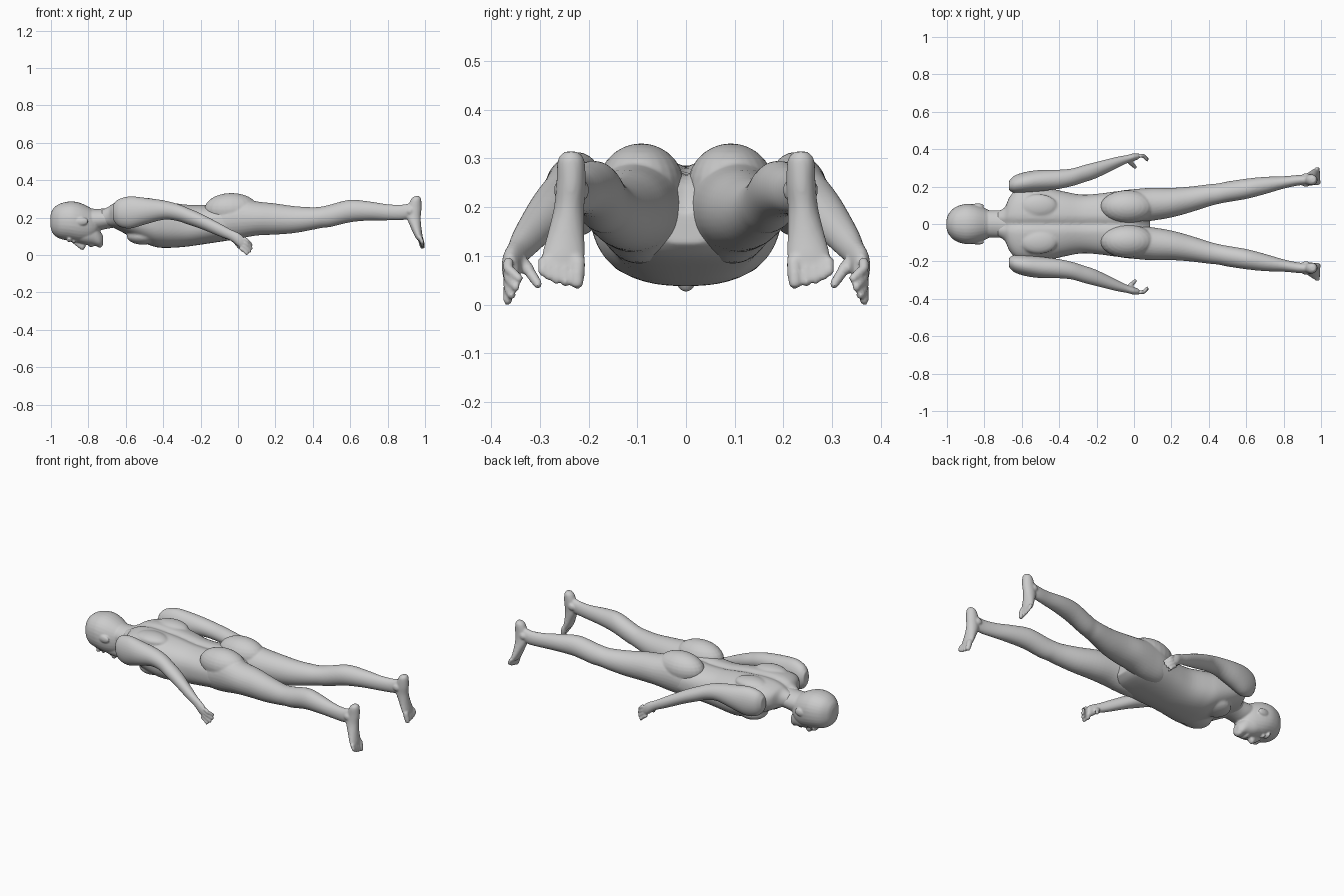
import bpy, bmesh, math
from mathutils import Vector, Matrix

skin = bpy.data.materials.new("plain_grey")
skin.diffuse_color = (0.6, 0.6, 0.6, 1)


def refine(rows, steps=4):
    """Catmull-Rom resampling of section rows."""
    out = []
    for i in range(len(rows) - 1):
        p0, p1, p2, p3 = (rows[max(0, min(len(rows) - 1, i + k))] for k in (-1, 0, 1, 2))
        for s in range(steps):
            t = s / steps
            out.append([0.5 * (2 * b + (c - a) * t + (2 * a - 5 * b + 4 * c - d) * t * t
                               + (3 * b - a - 3 * c + d) * t ** 3)
                        for a, b, c, d in zip(p0, p1, p2, p3)])
    return out + [list(rows[-1])]


def loft(bm, rows, axis=(1, 0, 0), power=2.0, groove=0.0, n=32):
    """Closed loft; each row is x, y, z, side radius, up radius."""
    axis = Vector(axis).normalized()
    u = Vector((0, 1, 0))
    u = (u - axis * u.dot(axis)).normalized()
    v = axis.cross(u)
    rings = []
    for x, y, z, a, b in refine(rows):
        ring = []
        for i in range(n):
            t = 2 * math.pi * i / n
            c, s = math.cos(t), math.sin(t)
            p = a * math.copysign(abs(c) ** (2 / power), c)
            q = b * math.copysign(abs(s) ** (2 / power), s)
            if s > 0:
                q -= groove * math.exp(-(p / 0.022) ** 2)
            ring.append(bm.verts.new(Vector((x, y, z)) + u * p + v * q))
        rings.append(ring)
    for r0, r1 in zip(rings, rings[1:]):
        for i in range(n):
            j = (i + 1) % n
            bm.faces.new((r0[i], r0[j], r1[j], r1[i]))
    bm.faces.new(rings[0])
    bm.faces.new(rings[-1])


def ball(bm, centre, radii):
    m = Matrix.Translation(centre) @ Matrix.Diagonal((*radii, 1))
    bmesh.ops.create_uvsphere(bm, u_segments=24, v_segments=14, radius=1, matrix=m)


def digit(bm, start, end, r):
    """Finger or toe with a rounded tip."""
    a, b = Vector(start), Vector(end)
    rows = [(*a.lerp(b, t), r * k, r * k) for t, k in
            ((0, 1), (0.35, 1.05), (0.7, 0.95), (0.92, 0.8), (1, 0.4))]
    loft(bm, rows, b - a, n=12)


def spans(rows):
    """Turn x, half width, top, bottom into centred loft rows."""
    return [(x, 0, (t + b) / 2, w, (t - b) / 2) for x, w, t, b in rows]


def finish(name, bm, voxel=0.006, mirror=False, smooth=4):
    bmesh.ops.recalc_face_normals(bm, faces=bm.faces)
    me = bpy.data.meshes.new(name)
    bm.to_mesh(me)
    bm.free()
    me.materials.append(skin)
    ob = bpy.data.objects.new(name, me)
    bpy.context.collection.objects.link(ob)
    mod = ob.modifiers.new("fuse", 'REMESH')
    mod.mode = 'VOXEL'
    mod.voxel_size = voxel
    mod.use_smooth_shade = True
    mod = ob.modifiers.new("soften", 'SMOOTH')
    mod.factor = 0.5
    mod.iterations = smooth
    if mirror:
        mod = ob.modifiers.new("other_side", 'MIRROR')
        mod.use_axis = (False, True, False)
        mod.use_mirror_merge = False
    for p in me.polygons:
        p.use_smooth = True
    return ob


# Head: skull, jaw, neck, nose, brow, lips, ears
bm = bmesh.new()
loft(bm, spans([(-1.002, .025, .215, .15), (-.99, .056, .245, .115), (-.955, .09, .273, .088),
                (-.9, .107, .286, .075), (-.85, .103, .28, .066), (-.8, .086, .258, .07),
                (-.765, .066, .235, .09), (-.745, .045, .21, .12)]), power=2.2)
loft(bm, spans([(-.88, .07, .17, .072), (-.82, .074, .18, .056), (-.77, .06, .17, .05),
                (-.74, .044, .13, .045), (-.722, .022, .105, .055)]), power=2.3)
loft(bm, spans([(-.83, .07, .25, .14), (-.76, .073, .247, .13), (-.7, .075, .25, .14),
                (-.64, .09, .265, .15)]))
loft(bm, [(-.895, 0, .08, .009, .008), (-.86, 0, .062, .013, .018), (-.832, 0, .05, .02, .025),
          (-.816, 0, .055, .015, .014)], n=16)
ball(bm, (-.785, 0, .055), (.016, .03, .013))
ball(bm, (-.74, 0, .056), (.018, .026, .017))
for s in (-1, 1):
    ball(bm, (-.902, s * .04, .082), (.012, .032, .014))
    ball(bm, (-.878, s * .037, .074), (.009, .017, .011))
    ball(bm, (-.835, s * .098, .18), (.034, .012, .022))
finish("head", bm, .005, smooth=3)

# Torso: trunk with spine groove, shoulder blades, chest
bm = bmesh.new()
loft(bm, spans([(-.73, .065, .245, .155), (-.69, .09, .263, .15), (-.665, .145, .278, .145),
                (-.62, .188, .292, .122), (-.55, .198, .297, .085), (-.45, .19, .292, .045),
                (-.38, .175, .286, .038), (-.28, .157, .272, .044), (-.18, .163, .27, .058),
                (-.08, .176, .28, .073), (0, .176, .275, .086), (.05, .14, .24, .1),
                (.085, .07, .2, .125)]), power=2.4, groove=.014, n=64)
for s in (-1, 1):
    ball(bm, (-.51, s * .095, .272), (.1, .065, .034))
    ball(bm, (-.51, s * .08, .1), (.085, .08, .045))
finish("torso", bm, .007)

# Legs: thigh to ankle, buttock, foot and toes
bm = bmesh.new()
loft(bm, [(-.14, .09, .17, .06, .07), (-.08, .096, .185, .08, .1), (0, .096, .195, .09, .108),
          (.1, .106, .195, .088, .091), (.2, .114, .192, .079, .083), (.3, .131, .189, .069, .072),
          (.4, .153, .195, .059, .06), (.45, .162, .202, .055, .057), (.5, .172, .211, .055, .06),
          (.6, .188, .235, .054, .06), (.7, .206, .235, .046, .051), (.8, .222, .228, .033, .043),
          (.88, .234, .228, .028, .041), (.94, .236, .24, .026, .043)])
ball(bm, (-.035, .092, .243), (.145, .089, .088))
loft(bm, [(.957, .236, .314, .013, .012), (.952, .236, .298, .027, .027),
          (.944, .236, .25, .03, .037), (.94, .24, .2, .031, .037), (.951, .246, .15, .037, .029),
          (.966, .252, .1, .044, .021), (.974, .253, .078, .041, .014)]
     and [(x, y, z, a, b) for x, y, z, a, b in
          ((.957, .236, .314, .013, .012), (.952, .236, .298, .027, .027),
           (.944, .236, .25, .03, .037), (.94, .24, .2, .031, .037),
           (.951, .246, .15, .037, .029), (.966, .252, .1, .044, .021),
           (.974, .253, .078, .041, .014))], axis=(0, 0, -1))
for y, r, end in ((.222, .015, .034), (.246, .011, .038), (.264, .0105, .043),
                  (.28, .01, .05), (.293, .01, .06)):
    digit(bm, (.974, y, .095), (.989, y + .002, end), r)
for y in (.208, .262):
    ball(bm, (.92, y, .235), (.018, .009, .018))
finish("legs", bm, .0055, mirror=True, smooth=3)

# Arms: shoulder to wrist, palm, fingers and thumb
bm = bmesh.new()
loft(bm, [(-.668, .205, .228, .025, .04), (-.64, .212, .226, .046, .071),
          (-.58, .222, .227, .056, .086), (-.5, .232, .234, .057, .072),
          (-.4, .239, .24, .051, .052), (-.33, .25, .229, .047, .046),
          (-.27, .268, .208, .046, .044), (-.2, .289, .181, .043, .041),
          (-.1, .326, .135, .031, .035), (-.04, .346, .107, .022, .03),
          (0, .358, .083, .02, .036), (.025, .361, .068, .015, .034)])
for i, (x, y, z) in enumerate(((.074, .338, .05), (.076, .346, .032),
                               (.068, .356, .014), (.052, .366, .002))):
    knuckle = (.03 - i * .006, .364, .09 - i * .017)
    mid = (.056 - i * .005, .366, .07 - i * .018)
    digit(bm, knuckle, mid, .0105)
    digit(bm, Vector(mid) + (Vector(knuckle) - Vector(mid)) * .2, (x, y, z), .0095)
digit(bm, (-.03, .342, .09), (-.008, .318, .066), .014)
digit(bm, (-.014, .324, .072), (.01, .3, .036), .0105)
finish("arms", bm, .005, mirror=True, smooth=2)
